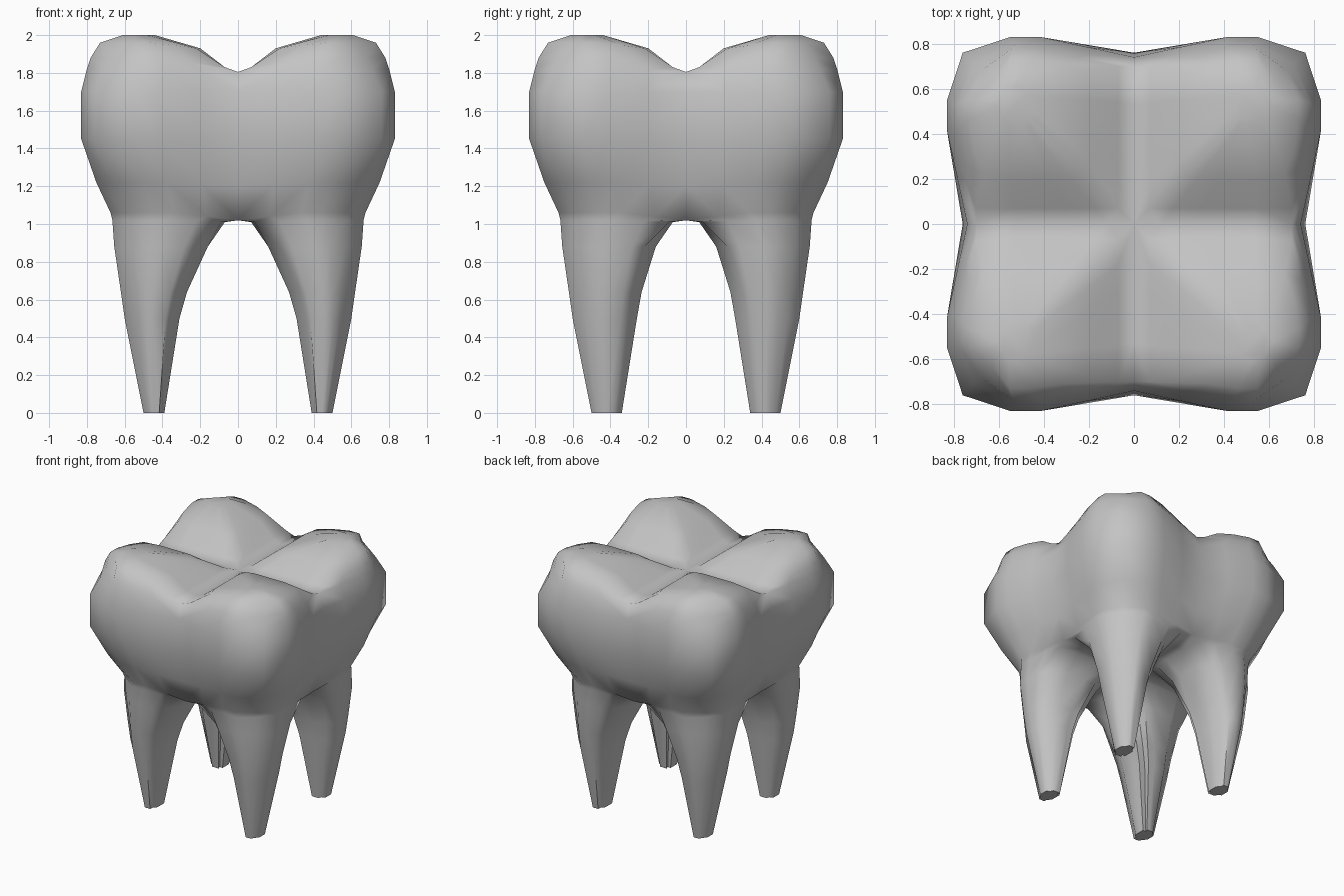
import bpy
import bmesh
import math

if "Cube" in bpy.data.objects:
    bpy.data.objects.remove(bpy.data.objects["Cube"], do_unlink=True)

# Unit outline of one quarter: outer walls first, then the two inner sides
OUTER = [(0, 1), (.25, 1), (.5, 1), (.66, 1), (1, 1), (1, .66), (1, .5), (1, .25), (1, 0)]
INNER = [(.66, 0), (.33, 0), (.15, 0), (0, 0), (0, .15), (0, .33), (0, .66)]
OUTLINE = OUTER + INNER


def ring(bm, lo_x, lo_y, hi, z_in, z_out, dip=0, cut=0, inset=0):
    """One cross-section of a cusp or root, with side grooves and cut corners."""
    verts = []
    for u, v in OUTLINE:
        x = lo_x + (hi - lo_x) * u
        y = lo_y + (hi - lo_y) * v
        if u == 1:
            x -= dip * max(0, 1 - v * 2)
        if v == 1:
            y -= dip * max(0, 1 - u * 2)
        if u in (0, 1) and v in (0, 1):
            c = cut if u + v == 2 else inset
            x += -c if u else c
            y += -c if v else c
        blend = min(1, min(u, v) * 2)
        verts.append(bm.verts.new((x, y, z_in + (z_out - z_in) * blend)))
    return verts


def bridge(bm, a, b, count):
    for i in range(count):
        j = (i + 1) % len(a)
        bm.faces.new((a[i], a[j], b[j], b[i]))


bm = bmesh.new()

# Root, from the tip up to the underside of the crown
root = [
    ring(bm, .39, .34, .50, 0, 0, 0, .025, .025),
    ring(bm, .31, .26, .60, .5, .5, 0, .06, .05),
    ring(bm, .27, .235, .62, .64, .64, 0, .07, .055),
    ring(bm, .16, .16, .655, .88, .88, 0, .08, .06),
    ring(bm, .07, .07, .665, 1.01, 1.02, .02, .085, .02),
    ring(bm, 0, 0, .675, 1.02, 1.06, .02, .085),
]
# Crown wall, only the outward half is faced
wall = [
    root[-1],
    ring(bm, 0, 0, .75, 1.2, 1.22, .04, .08),
    ring(bm, 0, 0, .83, 1.45, 1.45, .07, .07),
    ring(bm, 0, 0, .83, 1.7, 1.7, .09, .07),
    ring(bm, 0, 0, .80, 1.805, 1.82, .10, .09),
]
# Cusp on the chewing surface
cusp = [
    wall[-1],
    ring(bm, .07, .07, .78, 1.83, 1.88, .08, .10),
    ring(bm, .20, .20, .73, 1.93, 1.96, .04, .10, .02),
    ring(bm, .44, .44, .61, 2.0, 2.0, 0, .03, .03),
]
for rings, count in ((root, len(OUTLINE)), (wall, len(OUTER) - 1), (cusp, len(OUTLINE))):
    for a, b in zip(rings, rings[1:]):
        bridge(bm, a, b, count)
bm.faces.new(root[0])
bm.faces.new(cusp[-1])
bmesh.ops.delete(bm, geom=[v for v in bm.verts if not v.link_faces], context='VERTS')
bmesh.ops.recalc_face_normals(bm, faces=bm.faces)

mesh = bpy.data.meshes.new("molar_tooth")
bm.to_mesh(mesh)
bm.free()
tooth = bpy.data.objects.new("molar_tooth", mesh)
bpy.context.collection.objects.link(tooth)

# Enamel colour
mat = bpy.data.materials.new("enamel_grey")
mat.use_nodes = True
colour = (.55, .55, .55, 1)
mat.diffuse_color = colour
mat.node_tree.nodes["Principled BSDF"].inputs["Base Color"].default_value = colour
mesh.materials.append(mat)

# Four matching quarters
mirror = tooth.modifiers.new("quarters", 'MIRROR')
mirror.use_axis = (True, True, False)
mirror.use_clip = True
mirror.merge_threshold = .001

bpy.ops.object.select_all(action='DESELECT')
tooth.select_set(True)
bpy.context.view_layer.objects.active = tooth
bpy.ops.object.modifier_apply(modifier=mirror.name)
bpy.ops.object.shade_smooth_by_angle(angle=math.radians(65))
